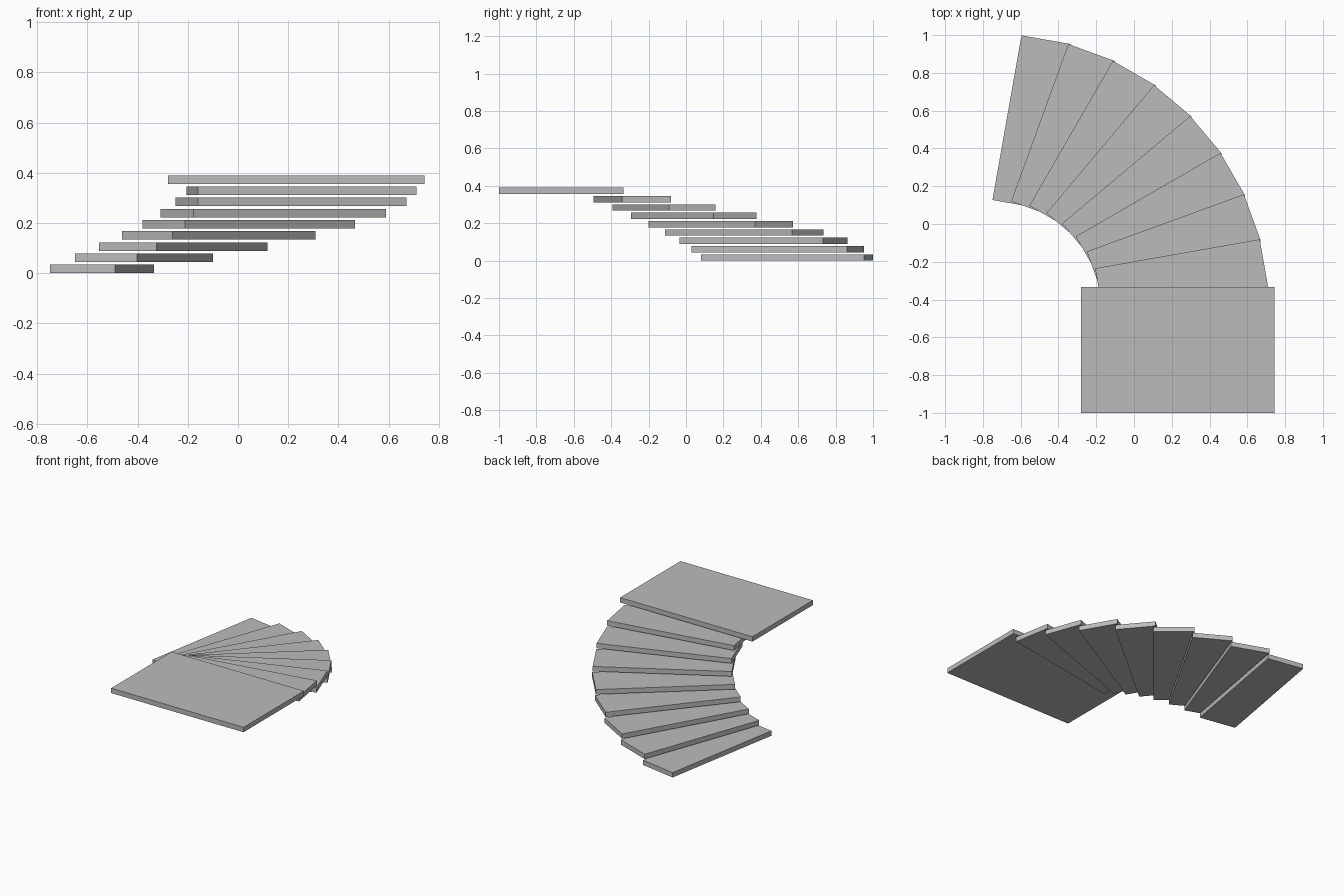
import bpy
from math import radians
from mathutils import Matrix, Vector

cube = bpy.data.objects.get("Cube")
if cube:
    bpy.data.objects.remove(cube, do_unlink=True)

# One plain grey for the whole flight
grey = bpy.data.materials.new("stone grey")
grey.use_nodes = True
grey.diffuse_color = (0.5, 0.5, 0.5, 1)
grey.node_tree.nodes["Principled BSDF"].inputs["Base Color"].default_value = (0.5, 0.5, 0.5, 1)

TREADS = 8
THICK = 0.034
RISE = 0.0445
PIVOT = Vector((-0.736, -0.442, 0))


def slab(name, x0, x1, y0, y1, z, matrix=Matrix()):
    """Flat box between the given limits, then placed by the matrix."""
    bpy.ops.mesh.primitive_cube_add(size=1)
    ob = bpy.context.object
    ob.name = name
    size = Matrix.Diagonal((x1 - x0, y1 - y0, THICK, 1))
    centre = Vector(((x0 + x1) / 2, (y0 + y1) / 2, z + THICK / 2))
    ob.data.transform(matrix @ Matrix.Translation(centre) @ size)
    ob.data.materials.append(grey)
    return ob


# Upper landing
slab("landing", -0.28, 0.743, -1, -0.333, TREADS * RISE)

# Treads fan down around the pivot
for i in range(1, TREADS + 1):
    turn = Matrix.Translation(PIVOT) @ Matrix.Rotation(radians(10 * i), 4, "Z")
    slab(f"tread_{i}", 0.558, 1.443, -0.152, 0.112, (TREADS - i) * RISE, turn)
